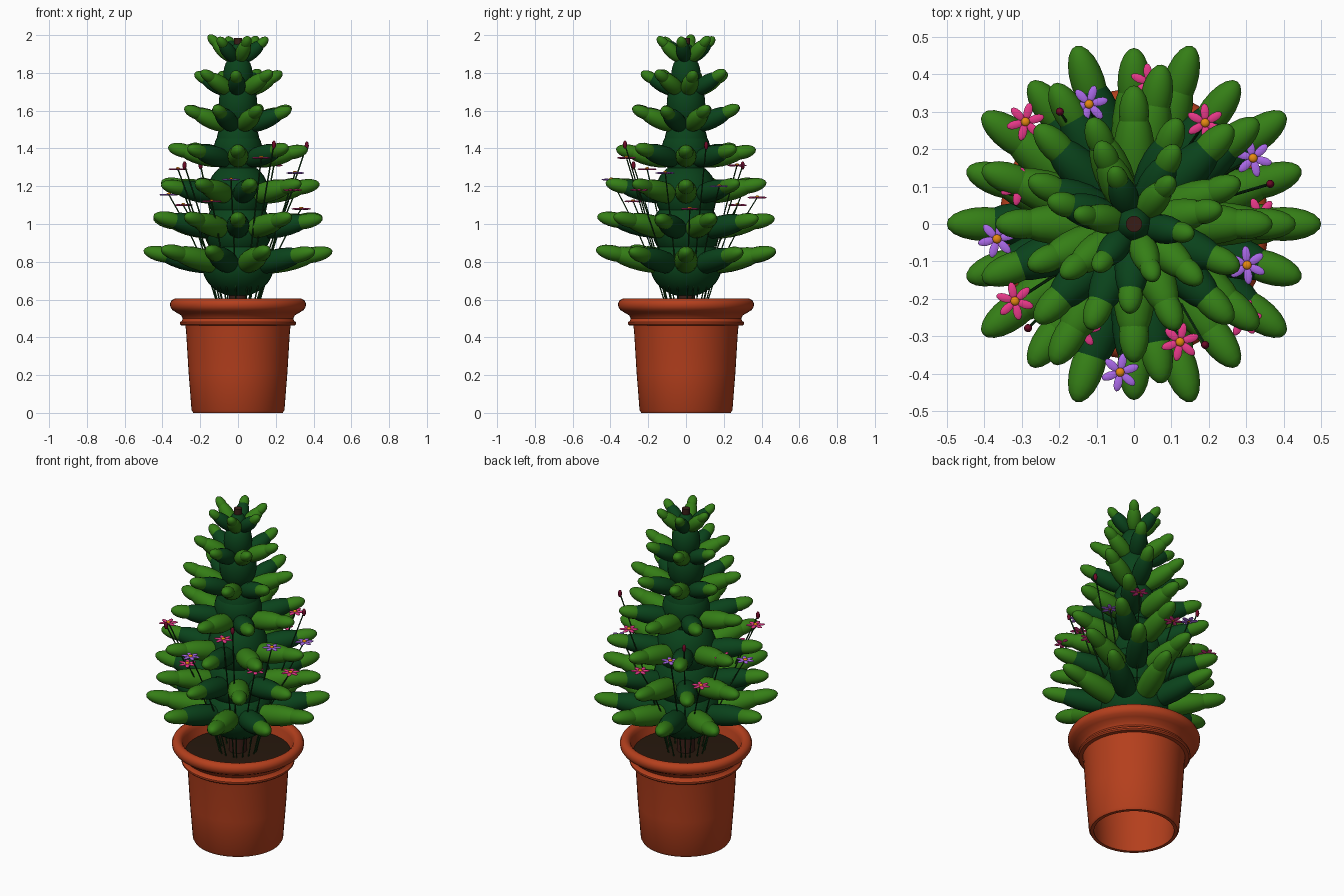
import bpy, bmesh, math, random
from mathutils import Vector, Matrix

if "Cube" in bpy.data.objects:
    bpy.data.objects.remove(bpy.data.objects["Cube"])

random.seed(4)


def material(name, rgb):
    m = bpy.data.materials.new(name)
    m.diffuse_color = (*rgb, 1)
    m.use_nodes = True
    m.node_tree.nodes["Principled BSDF"].inputs["Base Color"].default_value = m.diffuse_color
    return m


TERRACOTTA = material("terracotta", (0.46, 0.05, 0.012))
SOIL = material("soil", (0.02, 0.009, 0.004))
BARK = material("bark", (0.04, 0.012, 0.008))
DARK = material("dark_green", (0.003, 0.055, 0.011))
LIGHT = material("light_green", (0.035, 0.21, 0.008))
STEM = material("stem_green", (0.006, 0.05, 0.008))
PINK = material("pink", (0.8, 0.04, 0.25))
PURPLE = material("purple", (0.4, 0.14, 0.8))
ORANGE = material("orange", (0.8, 0.25, 0.005))
MAROON = material("maroon", (0.15, 0.003, 0.02))


def finish(bm, name, mat, angle=40):
    bmesh.ops.recalc_face_normals(bm, faces=bm.faces)
    me = bpy.data.meshes.new(name)
    bm.to_mesh(me)
    bm.free()
    ob = bpy.data.objects.new(name, me)
    bpy.context.collection.objects.link(ob)
    me.materials.append(mat)
    bpy.ops.object.select_all(action='DESELECT')
    bpy.context.view_layer.objects.active = ob
    ob.select_set(True)
    bpy.ops.object.shade_smooth_by_angle(angle=math.radians(angle))
    return ob


def lathe(name, profile, mat, steps=56):
    bm = bmesh.new()
    vs = [bm.verts.new((r, 0, z)) for r, z in profile]
    es = [bm.edges.new(p) for p in zip(vs, vs[1:])]
    bmesh.ops.spin(bm, geom=vs + es, axis=(0, 0, 1), cent=(0, 0, 0),
                   angle=math.tau, steps=steps)
    bmesh.ops.remove_doubles(bm, verts=bm.verts, dist=1e-4)
    return finish(bm, name, mat)


def ellipsoid(bm, center, direction, half, wide, thick, seg=16, rings=10):
    """Ellipsoid with its long axis along direction."""
    x = Vector(direction).normalized()
    up = Vector((0, 0, 1)) if abs(x.z) < 0.99 else Vector((1, 0, 0))
    y = up.cross(x).normalized()
    z = x.cross(y)
    rot = Matrix((y, z, x)).transposed().to_4x4()
    mat = Matrix.Translation(center) @ rot @ Matrix.Diagonal((wide, thick, half, 1))
    bmesh.ops.create_uvsphere(bm, u_segments=seg, v_segments=rings, radius=1, matrix=mat)


def segment(bm, a, b, wide, thick):
    ellipsoid(bm, (a + b) / 2, b - a, (b - a).length / 2, wide, thick)


def tube(bm, points, r, sides=6):
    rows = [[bm.verts.new(p + Vector((r * math.cos(math.tau * k / sides),
                                      r * math.sin(math.tau * k / sides), 0)))
             for k in range(sides)] for p in points]
    for lo, hi in zip(rows, rows[1:]):
        for k in range(sides):
            n = (k + 1) % sides
            bm.faces.new((lo[k], lo[n], hi[n], hi[k]))


# Pot: open-bottomed shell with collar ring and rolled rim
lathe("pot", [(.218, .0), (.237, 0), (.246, .015), (.262, .22),
              (.275, .435), (.279, .462), (.300, .463), (.307, .470), (.307, .480),
              (.298, .486), (.292, .50), (.302, .517), (.328, .532), (.348, .545),
              (.358, .56), (.360, .578), (.353, .595), (.335, .605), (.318, .602),
              (.305, .59), (.299, .57), (.280, .50), (.250, .43), (.235, .22),
              (.218, .0)], TERRACOTTA)
lathe("soil", [(0, .535), (.15, .532), (.289, .525)], SOIL)
lathe("trunk", [(0, .52), (.05, .52), (.022, 1.95), (.022, 1.985), (0, 1.985)], BARK, 16)

# Inner foliage mass, one lump per tier
bm = bmesh.new()
for z, r, h in [(.78, .190, .165), (.97, .18, .17), (1.16, .165, .17), (1.39, .130, .13),
                (1.40, .118, .19), (1.64, .102, .14), (1.79, .078, .11), (1.88, .05, .08)]:
    ellipsoid(bm, (0, 0, z), (0, 0, 1), h, r, r, 28, 16)
finish(bm, "foliage_core", DARK)

# Leaf tiers: count, first angle, tip radius, inner z, tip z, half width
tiers = [(10, 0, .500, .77, .865, .063), (10, 18, .470, .955, 1.04, .061),
         (9, 0, .432, 1.14, 1.22, .059), (8, 0, .370, 1.33, 1.405, .056),
         (8, 22, .305, 1.505, 1.62, .051), (7, 10, .238, 1.69, 1.81, .046),
         (6, 50, .160, 1.86, 1.995, .039)]
dark, light, tips = bmesh.new(), bmesh.new(), bmesh.new()
for n, first, R, z0, z1, w in tiers:
    for k in range(n):
        a = math.radians(first + 360 * k / n)
        d = Vector((math.cos(a), math.sin(a), 0))
        dz = random.uniform(-.012, .005)
        root = d * R * .12 + Vector((0, 0, z0))
        tip = d * R + Vector((0, 0, z1 + dz))
        segment(light if k % 2 == 0 else dark, root, root.lerp(tip, .84), w, w * .95)
        segment(tips, root.lerp(tip, .54), tip, w * .72, w * .66)
finish(dark, "dark_leaves", DARK)
finish(light, "light_leaves", LIGHT)
finish(tips, "leaf_tips", LIGHT)

# Flowers and buds on thin curved stems
pink = [(.04, .377, 1.14), (-.29, .273, 1.10), (-.307, .10, 1.22), (-.318, -.206, 1.29),
        (.123, -.315, 1.35), (.19, .27, 1.31), (.335, .02, 1.08), (.29, -.25, 1.18),
        (-.14, -.28, 1.12)]
purple = [(-.12, .32, 1.22), (.318, .176, 1.2), (.302, -.11, 1.27), (-.366, -.04, 1.155),
          (-.037, -.396, 1.235)]
buds = [(-.198, .30, 1.31), (.364, .107, 1.415), (.19, -.323, 1.42), (-.283, -.278, 1.31)]

stems, centers = bmesh.new(), bmesh.new()
for p in pink + purple + buds:
    end = Vector(p)
    out = Vector((end.x, end.y, 0)).normalized()
    a, b = out * .10 + Vector((0, 0, .53)), out * .16 + Vector((0, 0, .80))
    tube(stems, [a * (1 - t) ** 2 + b * 2 * t * (1 - t) + end * t * t
                 for t in (i / 8 for i in range(9))], .004)
finish(stems, "flower_stems", STEM)

for name, spots, mat in (("pink_petals", pink, PINK), ("purple_petals", purple, PURPLE)):
    bm = bmesh.new()
    for p in spots:
        turn = random.uniform(0, 1)
        for k in range(6):
            a = turn + k * math.tau / 6
            d = Vector((math.cos(a), math.sin(a), 0))
            ellipsoid(bm, Vector(p) + d * .029, d, .023, .012, .005, 10, 6)
        ellipsoid(centers, Vector(p) + Vector((0, 0, .003)), (0, 0, 1), .008, .012, .012, 12, 8)
    finish(bm, name, mat)
finish(centers, "flower_centers", ORANGE)

bm = bmesh.new()
for p in buds:
    ellipsoid(bm, p, (0, 0, 1), .022, .011, .011, 12, 8)
finish(bm, "flower_buds", MAROON)
